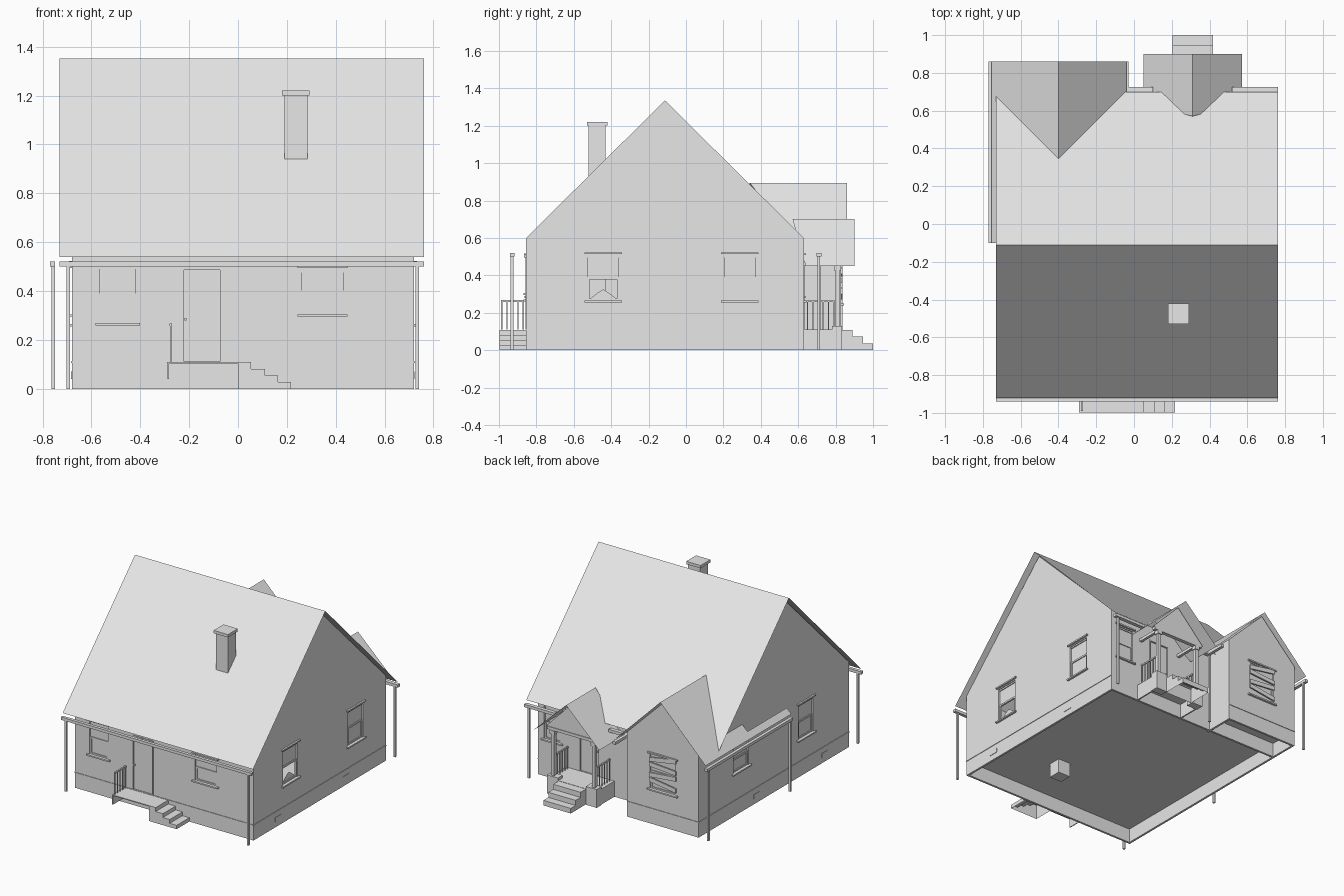
import bpy, bmesh, math

if "Cube" in bpy.data.objects:
    bpy.data.objects.remove(bpy.data.objects["Cube"])

grey = bpy.data.materials.new("plain grey")
grey.diffuse_color = (0.8, 0.8, 0.8, 1)
grey.use_nodes = True
grey.node_tree.nodes["Principled BSDF"].inputs["Base Color"].default_value = grey.diffuse_color


def make(name, verts, faces, fix=True):
    me = bpy.data.meshes.new(name)
    me.from_pydata(verts, [], faces)
    if fix:
        bm = bmesh.new()
        bm.from_mesh(me)
        bmesh.ops.recalc_face_normals(bm, faces=bm.faces)
        bm.to_mesh(me)
        bm.free()
    me.materials.append(grey)
    ob = bpy.data.objects.new(name, me)
    bpy.context.collection.objects.link(ob)
    return ob


def boxes(name, items):
    """One object from several boxes (x0, x1, y0, y1, z0, z1)."""
    v, f = [], []
    for x0, x1, y0, y1, z0, z1 in items:
        n = len(v)
        v += [(x, y, z) for x in (x0, x1) for y in (y0, y1) for z in (z0, z1)]
        f += [[n + i for i in q] for q in ((0, 1, 3, 2), (4, 6, 7, 5), (0, 4, 5, 1),
                                           (2, 3, 7, 6), (0, 2, 6, 4), (1, 5, 7, 3))]
    return make(name, v, f)


def prism(name, profile, a, b, axis, open_bottom=False):
    """Extrude a (u, z) profile along x or y from a to b."""
    put = (lambda u, t, z: (t, u, z)) if axis == "x" else (lambda u, t, z: (u, t, z))
    n = len(profile)
    v = [put(u, t, z) for t in (a, b) for u, z in profile]
    f = [list(range(n)), list(range(n, 2 * n))]
    f += [[i, (i + 1) % n, n + (i + 1) % n, n + i] for i in range(n)]
    if open_bottom:
        f = [q for q in f if any(v[i][2] > 0 for i in q)]
    return make(name, v, f)


def cut(ob, cutter):
    cutter.hide_render = True
    m = ob.modifiers.new("cut", "BOOLEAN")
    m.object, m.operation, m.solver = cutter, "DIFFERENCE", "EXACT"
    bpy.context.view_layer.objects.active = ob
    bpy.ops.object.modifier_apply(modifier=m.name)
    bpy.data.objects.remove(cutter)


def gable(c, half, eave, apex, base):
    return [(c - half, base), (c + half, base), (c + half, eave), (c, apex), (c - half, eave)]


# House walls, hollow, with an open crawl space under the floor
house = prism("house_walls", gable(-0.1125, 0.7425, 0.6, 1.335, 0), -0.68, 0.72, "x")
cut(house, prism("cutter", gable(-0.1125, 0.722, 0.59, 1.305, 0.11), -0.66, 0.70, "x"))
cut(house, boxes("cutter", [(-0.665, 0.705, -0.84, 0.615, -0.1, 0.1)]))
wing = prism("wing_walls", gable(-0.4, 0.28, 0.6, 0.878, 0), 0.6, 0.83, "y")
cut(wing, prism("cutter", gable(-0.4, 0.26, 0.59, 0.85, 0.11), 0.5, 0.81, "y"))
cut(wing, boxes("cutter", [(-0.665, -0.135, 0.5, 0.815, -0.1, 0.1)]))

# Wall frames: side -> box from (along, outward, height) ranges
SIDES = {
    "front": lambda u0, u1, o0, o1: (u0, u1, -0.855 - o1, -0.855 - o0),
    "back": lambda u0, u1, o0, o1: (u0, u1, 0.63 + o0, 0.63 + o1),
    "wing": lambda u0, u1, o0, o1: (u0, u1, 0.83 + o0, 0.83 + o1),
    "right": lambda u0, u1, o0, o1: (0.72 + o0, 0.72 + o1, u0, u1),
    "left": lambda u0, u1, o0, o1: (-0.68 - o1, -0.68 - o0, u0, u1),
}


def wall_box(side, u0, u1, o0, o1, z0, z1):
    return SIDES[side](u0, u1, o0, o1) + (z0, z1)


def window(name, side, u0, u1, z0, z1, open_sash=False, shards=False, boards=False):
    B = lambda *a: wall_box(side, *a)
    cut(wing if side == "wing" else house, boxes("cutter", [B(u0, u1, -0.03, 0.03, z0, z1)]))
    zm, w = (z0 + z1) / 2, 0.01
    parts = [B(u0 - 0.018, u1 + 0.018, -0.005, 0.015, z0 - 0.01, z0),
             B(u0 - 0.018, u1 + 0.018, -0.005, 0.012, z1 + 0.008, z1 + 0.018),
             B(u0, u0 + w, -0.02, -0.006, z0, zm), B(u1 - w, u1, -0.02, -0.006, z0, zm),
             B(u0, u1, -0.02, -0.006, z0, z0 + w), B(u0, u1, -0.02, -0.006, z1 - w, z1),
             B(u0, u1, -0.018, -0.006, zm - 0.006, zm + 0.006),
             B(u0, u1, -0.016, -0.012, zm if open_sash else z0, z1)]
    boxes(name, parts)
    if shards:  # jagged glass left in the lower sash
        x, y = SIDES[side](u0, u1, -0.014, -0.014)[0], (u0 + u1) / 2
        make(name + "_shards", [(x, u0, z0), (x, y, z0), (x, u0 + 0.05, z0 + 0.04), (x, y, z0 + 0.06),
                                (x, u1, z0), (x, u1 - 0.05, z0 + 0.04)],
             [(0, 1, 2), (1, 3, 2), (1, 5, 3), (1, 4, 5)], False)
    if boards:  # crooked planks nailed across the opening
        for i, tilt in enumerate((0.03, -0.02, 0.015, -0.035)):
            z = z0 + 0.035 + i * (z1 - z0 - 0.05) / 3.3
            prism(f"plank_{i}", [(u0 - 0.005, z - tilt / 2), (u1 + 0.005, z + tilt / 2),
                                 (u1 + 0.005, z + tilt / 2 + 0.03), (u0 - 0.005, z - tilt / 2 + 0.03)],
                  0.828, 0.838, "y")


window("front_left_window", "front", -0.565, -0.42, 0.27, 0.5)
window("front_right_window", "front", 0.262, 0.43, 0.305, 0.487)
window("right_front_window", "right", -0.525, -0.36, 0.265, 0.505, open_sash=True, shards=True)
window("right_back_window", "right", 0.205, 0.37, 0.265, 0.505)
window("left_front_window", "left", -0.45, -0.29, 0.265, 0.505)
window("left_back_window", "left", 0.27, 0.44, 0.305, 0.487)
window("back_window", "back", 0.54, 0.67, 0.265, 0.5)
window("wing_window", "wing", -0.5, -0.3, 0.25, 0.49, boards=True)


def door(name, side, u0, u1):
    cut(house, boxes("cutter", [wall_box(side, u0, u1, -0.03, 0.03, 0.112, 0.495)]))
    B = lambda *a: wall_box(side, *a)
    boxes(name, [B(u0, u1, -0.018, -0.008, 0.112, 0.49),
                 B(u0, u0 + 0.008, -0.02, 0.004, 0.112, 0.495),
                 B(u1 - 0.008, u1, -0.02, 0.004, 0.112, 0.495),
                 B(u0, u1, -0.02, 0.004, 0.487, 0.495),
                 B(u0 + 0.012, u0 + 0.02, -0.008, 0.008, 0.28, 0.29)])


door("front_door", "front", -0.23, -0.065)
door("porch_door", "back", 0.235, 0.395)

# Foundation ledge and vents
boxes("foundation_ledge", [wall_box("front", -0.68, 0.72, 0, 0.004, 0.105, 0.111),
                           wall_box("right", -0.855, 0.63, 0, 0.004, 0.105, 0.111),
                           wall_box("left", -0.855, 0.83, 0, 0.004, 0.105, 0.111),
                           wall_box("wing", -0.68, -0.12, 0, 0.004, 0.105, 0.111)])
boxes("foundation_vents", [wall_box(s, u - 0.035, u + 0.035, 0, 0.003, 0.04, 0.07)
                           for s in ("right", "left") for u in (-0.58, 0.18)])

# Thin roof sheets
make("main_roof", [(x, y, z) for x in (-0.73, 0.762) for y, z in ((-0.92, 0.54), (-0.11, 1.352), (0.7, 0.54))],
     [(0, 3, 4, 1), (1, 4, 5, 2)], False)
make("wing_roof", [(-0.4, 0.34, 0.895), (-0.4, 0.86, 0.895), (-0.755, 0.86, 0.54), (-0.755, -0.1, 0.54),
                   (-0.72, -0.1, 0.575), (-0.72, 0.34, 0.575), (-0.04, 0.86, 0.535), (-0.04, 0.63, 0.535)],
     [(0, 1, 2, 5), (5, 2, 3, 4), (0, 7, 6, 1)], False)
make("porch_roof", [(x, y, z) for x, z in ((0.05, 0.45), (0.31, 0.7), (0.572, 0.45)) for y in (0.57, 0.9)],
     [(0, 2, 3, 1), (2, 4, 5, 3)], False)
cut_back = bpy.data.objects["porch_roof"].data.vertices
for i in (0, 4):  # lower corners stop at the house wall
    cut_back[i].co.y = 0.64

# Chimney
boxes("chimney", [(0.19, 0.285, -0.52, -0.43, 0, 1.2), (0.18, 0.292, -0.53, -0.42, 1.2, 1.22)])

# Gutters and downpipes
boxes("gutters", [(-0.73, 0.762, -0.94, -0.918, 0.5, 0.52), (-0.05, 0.1, 0.698, 0.725, 0.5, 0.52),
                  (0.52, 0.762, 0.698, 0.725, 0.5, 0.52), (-0.77, -0.748, -0.1, 0.86, 0.5, 0.52),
                  (-0.05, -0.028, 0.698, 0.86, 0.5, 0.52)])
boxes("downpipes", [(x - 0.007, x + 0.007, y - 0.007, y + 0.007, 0, 0.51) for x, y in (
    (-0.695, -0.93), (0.733, -0.93), (0.733, 0.71), (-0.05, 0.712), (-0.757, 0.83), (-0.757, -0.085))])


def railing(name, u0, u1, x, count):
    step = (u1 - u0) / (count - 1)
    boxes(name, [(x - 0.003, x + 0.003, u0 + i * step - 0.003, u0 + i * step + 0.003, 0.11, 0.26)
                 for i in range(count)]
          + [(x - 0.005, x + 0.005, u0 - 0.005, u1 + 0.005, 0.258, 0.268)])


# Front stoop: landing slab, side panel and steps
boxes("front_landing", [(-0.29, 0.053, -0.997, -0.855, 0.103, 0.109), (-0.288, -0.282, -0.997, -0.855, 0.04, 0.103)])
prism("front_steps", [(0, 0), (0.217, 0), (0.217, 0.027), (0.163, 0.027), (0.163, 0.054), (0.11, 0.054),
                      (0.11, 0.081), (0.053, 0.081), (0.053, 0.106), (0, 0.106)], -0.997, -0.855, "y", True)
railing("stoop_railing", -0.985, -0.87, -0.275, 5)

# Back porch: floor, piers, posts, beams, gable and steps
boxes("porch_floor", [(0.12, 0.5, 0.625, 0.83, 0.1, 0.11), (0.12, 0.13, 0.625, 0.83, 0, 0.1),
                      (0.49, 0.5, 0.625, 0.83, 0, 0.1)])
boxes("porch_piers", [(x, x + 0.085, 0.78, 0.835, 0, 0.13) for x in (0.115, 0.42)])
boxes("porch_posts", [b for x in (0.15, 0.47) for b in (
    (x - 0.012, x + 0.012, 0.798, 0.822, 0.11, 0.45), (x - 0.018, x + 0.018, 0.792, 0.828, 0.425, 0.45))])
boxes("porch_beams", [(0.11, 0.51, 0.798, 0.825, 0.45, 0.47), (0.14, 0.16, 0.63, 0.82, 0.45, 0.47),
                      (0.46, 0.48, 0.63, 0.82, 0.45, 0.47)])
prism("porch_gable", [(0.1, 0.47), (0.52, 0.47), (0.31, 0.685)], 0.81, 0.82, "y")
for i, x in enumerate((0.145, 0.475)):
    railing(f"porch_railing_{i}", 0.65, 0.79, x, 6)
prism("porch_steps", [(0.825, 0), (1.0, 0), (1.0, 0.036), (0.945, 0.036), (0.945, 0.072),
                      (0.89, 0.072), (0.89, 0.108), (0.825, 0.108)], 0.203, 0.417, "x", True)
